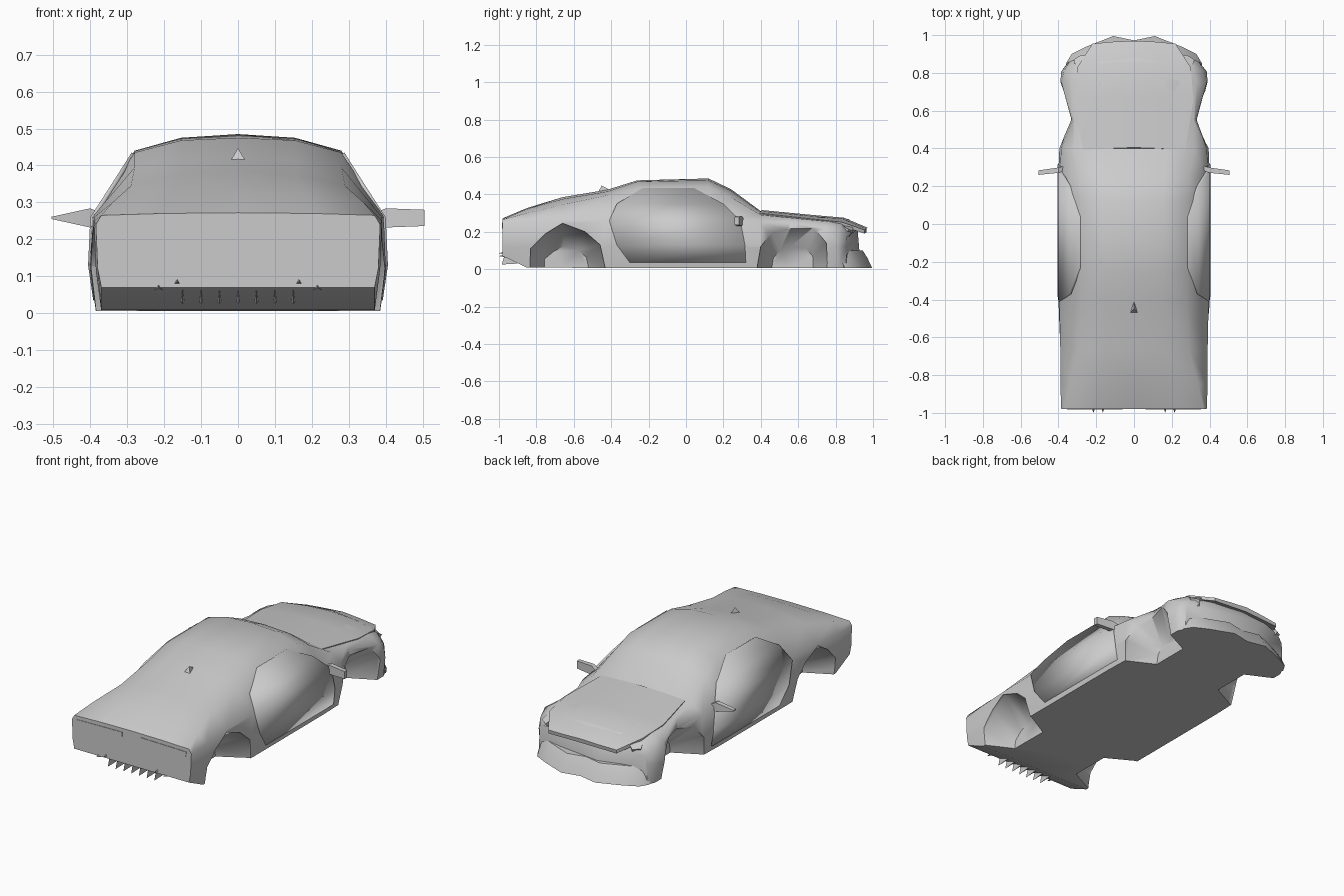
import bpy, math

if "Cube" in bpy.data.objects:
    bpy.data.objects.remove(bpy.data.objects["Cube"])


def make(name, verts, faces, angle=30):
    me = bpy.data.meshes.new(name)
    me.from_pydata(verts, [], faces)
    ob = bpy.data.objects.new(name, me)
    bpy.context.collection.objects.link(ob)
    activate(ob)
    bpy.ops.object.mode_set(mode='EDIT')
    bpy.ops.mesh.select_all(action='SELECT')
    bpy.ops.mesh.normals_make_consistent(inside=False)
    bpy.ops.object.mode_set(mode='OBJECT')
    if angle:
        bpy.ops.object.shade_smooth_by_angle(angle=math.radians(angle))
    return ob


def activate(ob):
    bpy.ops.object.select_all(action='DESELECT')
    ob.select_set(True)
    bpy.context.view_layer.objects.active = ob


def loft(rings):
    """Verts and faces of a closed skin through equal rings."""
    n = len(rings[0])
    verts = [p for r in rings for p in r]
    faces = [(k * n + i, k * n + (i + 1) % n, (k + 1) * n + (i + 1) % n, (k + 1) * n + i)
             for k in range(len(rings) - 1) for i in range(n)]
    faces += [tuple(range(n)), tuple(range(len(verts) - n, len(verts)))]
    return verts, faces


# body: y, floor z, floor x, waist x, (shoulder), (roof edge), (roof middle z), centre z
sections = [
    (-.98, .07, .37, .38, (.385, .24), (.37, .265), .27, .272),
    (-.85, .008, .37, .385, (.39, .25), (.34, .30), .322, .327),
    (-.66, .008, .375, .385, (.39, .26), (.29, .345), .375, .385),
    (-.42, .006, .385, .40, (.395, .26), (.28, .395), .415, .425),
    (-.26, .006, .385, .402, (.395, .26), (.28, .435), .468, .475),
    (.12, .006, .385, .402, (.395, .26), (.28, .44), .475, .485),
    (.24, .006, .385, .402, (.395, .26), (.29, .385), .42, .428),
    (.40, .006, .38, .395, (.385, .25), (.32, .29), .305, .31),
    (.55, .006, .35, .35, (.325, .25), (.315, .275), .288, .292),
    (.75, .006, .37, .39, (.385, .22), (.33, .255), .275, .28),
    (.87, .006, .37, .385, (.37, .19), (.31, .24), .26, .268),
    (.935, .006, .35, .345, (.34, .17), (.30, .20), .212, .215)]
rings = []
for y, zb, xb, xw, sh, ed, zm, zc in sections:
    half = [(xb, zb), (xw, .12), sh, ed, (ed[0] * .55, zm)]
    ring = [(0, zb)] + half + [(0, zc)] + [(-x, z) for x, z in reversed(half)]
    bend = max(0, y - .75) / .2 * .7           # wraps the nose round
    rings.append([(x, y - bend * x * x, z) for x, z in ring])
body = make("car_body", *loft(rings), angle=0)

# scooped wheel openings: wide outside, low and narrow inside
arches = {
    "front": [(.37, -.05), (.40, .12), (.46, .20), (.56, .25), (.68, .225), (.75, .14), (.76, -.05)],
    "rear": [(-.84, -.05), (-.83, .11), (-.75, .19), (-.66, .245), (-.54, .20), (-.46, .13), (-.42, -.05)]}
for place, prof in arches.items():
    cy = sum(p[0] for p in prof) / len(prof)
    for s in (1, -1):
        inner = [(s * .22, cy + (y - cy) * .6, z if z < 0 else z * .5) for y, z in prof]
        mid = [(s * .375, y, z) for y, z in prof]
        outer = [(s * .6, cy + (y - cy) * 1.03, z) for y, z in prof]
        cutter = make(place + "_wheel_cutter", *loft([inner, mid, outer]), angle=0)
        cutter.hide_render = True
        cutter.hide_set(True)
        m = body.modifiers.new("wheel_opening", 'BOOLEAN')
        m.operation, m.solver, m.object = 'DIFFERENCE', 'EXACT', cutter
        activate(body)
        bpy.ops.object.modifier_apply(modifier=m.name)
activate(body)
bpy.ops.object.shade_smooth_by_angle(angle=math.radians(55))

# door and side window panels: x, z, rear y, front y
rows = [(.388, .035, -.30, .32), (.402, .13, -.37, .315), (.396, .26, -.41, .29),
        (.338, .35, -.37, .20), (.284, .435, -.23, .04)]
for s, side in ((1, "right"), (-1, "left")):
    outer = [(x + .004, a, z) for x, z, a, b in rows] + [(x + .004, b, z) for x, z, a, b in rows]
    n = len(rows)
    panel = make(side + "_door_panel", [(s * x, y, z) for x, y, z in outer],
                 [(i, i + 1, i + 1 + n, i + n) for i in range(n - 1)], angle=45)
    # turn the skin outwards so the thickness grows into the body
    if panel.data.polygons[0].normal.x * s < 0:
        panel.data.flip_normals()
    m = panel.modifiers.new("thickness", 'SOLIDIFY')
    m.thickness = .012

# bonnet overhanging the grille: y, half width, edge z, centre z
hood = [(.39, .27, .300, .316), (.66, .315, .270, .290), (.83, .30, .252, .275), (.955, .22, .210, .222)]
hr = []
for y, w, ze, zc in hood:
    hr.append([(-w, y, ze), (-w * .5, y + .01, zc - .006), (0, y + .015, zc), (w * .5, y + .01, zc - .006),
               (w, y, ze), (w, y, ze - .02), (0, y + .01, zc - .025), (-w, y, ze - .02)])
make("bonnet", *loft(hr))

# front bumper lip
plan = [(0, .972), (.11, .995), (.25, .94), (.33, .90), (.36, .85)]
plan = [(-x, y) for x, y in reversed(plan[1:])] + plan + [(.3, .80), (-.3, .80)]
make("front_bumper_lip", *loft([[(x, y, .006) for x, y in plan],
                                [(x * .99, y - .025, .06) for x, y in plan],
                                [(x * .97, y - .05, .10) for x, y in plan]]), angle=50)

# headlights
for s, side in ((1, "right"), (-1, "left")):
    lamp = [(.25, .82, .258), (.30, .81, .25), (.32, .87, .212), (.28, .895, .205), (.255, .89, .23)]
    make(side + "_headlight", *loft([[(s * x, y, z) for x, y, z in lamp],
                                     [(s * x * .95, y - .02, z - .03) for x, y, z in lamp]]), angle=20)

# side mirrors: the left one tapers to a point
for s, side, tip in ((1, "right", .022), (-1, "left", .003)):
    def ring(x, y, h, d):
        return [(s * x, y - d, .258 - h), (s * x, y + d, .258 - h),
                (s * x, y + d, .258 + h), (s * x, y - d, .258 + h)]
    make(side + "_mirror", *loft([ring(.37, .295, .012, .012), ring(.40, .285, .026, .014),
                                  ring(.505, .272, tip, .012)]), angle=20)


def spike(name, base, tip):
    make(name, base + [tip], [(0, 1, 2), (0, 1, 3), (1, 2, 3), (2, 0, 3)], angle=0)


# roof fin
spike("roof_fin", [(-.02, -.47, .413), (.02, -.47, .413), (0, -.40, .42)], (0, -.45, .447))

# diffuser fins and exhaust tips under the tail
for i in range(-3, 4):
    x = i * .05
    spike("diffuser_fin", [(x - .004, -.90, .03), (x + .004, -.90, .03), (x, -.97, .075)], (x, -.985, .025))
for s in (1, -1):
    for x, z in ((.215, .07), (.165, .085)):
        spike("exhaust_tip", [(s * x - .012, -.965, z - .008), (s * x + .012, -.965, z - .008),
                              (s * x, -.965, z + .012)], (s * x, -1.0, z))

# tail light strips
for s, side in ((1, "right"), (-1, "left")):
    strip = [(.06, .225), (.35, .218), (.355, .245), (.06, .25)]
    make(side + "_tail_light", *loft([[(s * x, y, z) for x, z in strip] for y in (-.96, -.983)]), angle=20)
